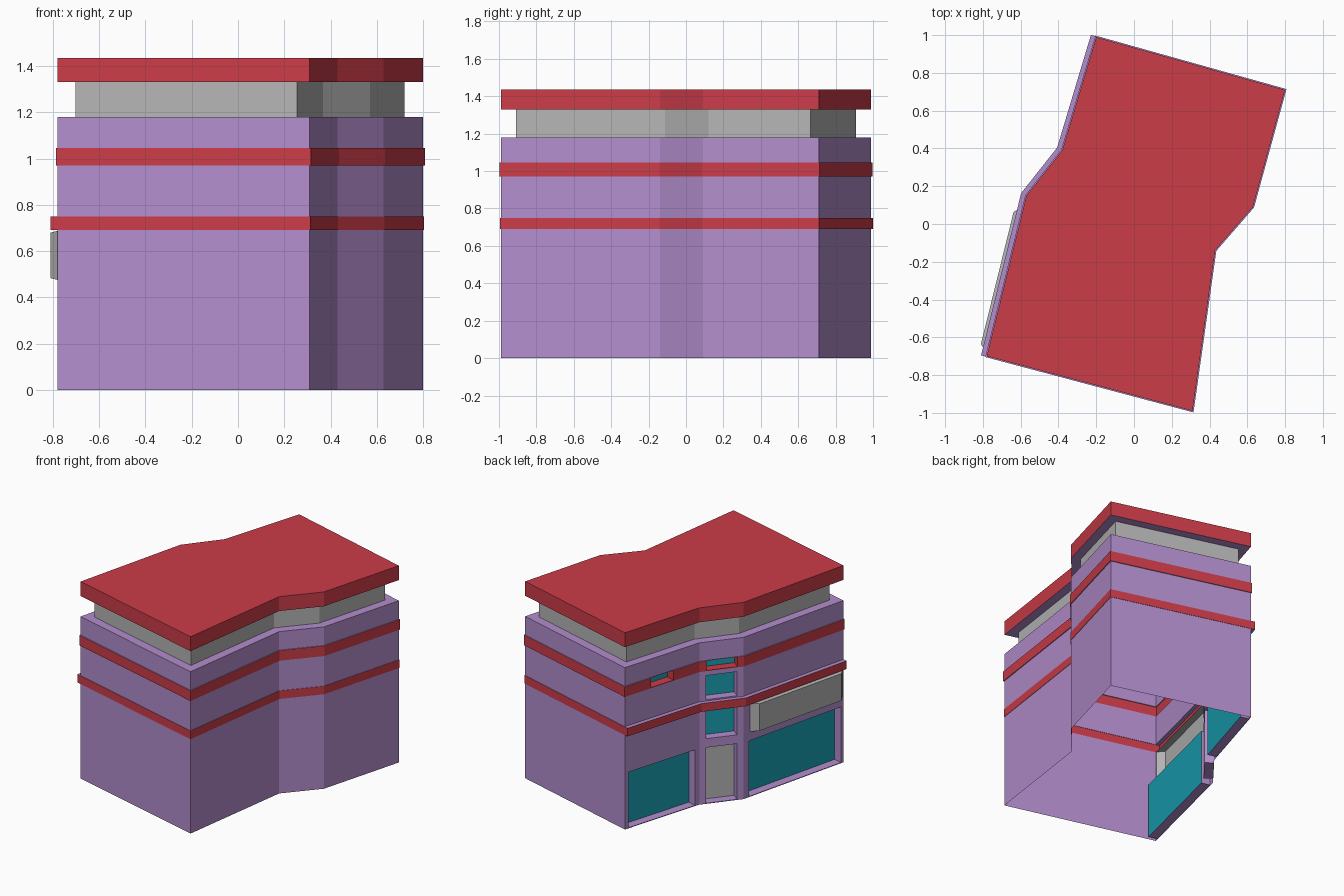
import bpy, bmesh
from mathutils import Vector

if "Cube" in bpy.data.objects:
    bpy.data.objects.remove(bpy.data.objects["Cube"])

# Footprint, counter-clockwise; edges 5, 6 and 7 are the street facade
PLAN = [Vector(p) for p in [(-.78, -.70), (.31, -.99), (.43, -.14), (.63, .09),
                            (.80, .71), (-.20, .99), (-.38, .39), (-.57, .15)]]
N = len(PLAN)
parts = {}


def offset(amounts):
    """Move every footprint edge outward by its own amount."""
    lines = []
    for i in range(N):
        u = (PLAN[(i + 1) % N] - PLAN[i]).normalized()
        lines.append((PLAN[i] + Vector((u.y, -u.x)) * amounts[i], u))
    out = []
    for i in range(N):
        (p, u), (q, v) = lines[i - 1], lines[i]
        d = q - p
        out.append(p + u * (d.cross(v) / u.cross(v)))
    return out


def quad(part, *pts):
    parts.setdefault(part, []).append([tuple(p) for p in pts])


def ring(part, a, za, b, zb):
    """Strip of quads between two outlines."""
    for i in range(N):
        j = (i + 1) % N
        quad(part, (*a[i], za), (*a[j], za), (*b[j], zb), (*b[i], zb))


def wall(part, a, b, z0, z1, openings=()):
    """Flat wall with openings (s0, s1, za, zb, depth, taper_s, taper_z, reveal, pane)."""
    u = (b - a).normalized()
    n = Vector((u.y, -u.x))

    def P(s, z, d=0):
        return (*(a + u * s - n * d), z)

    ss = sorted({0, (b - a).length, *[v for o in openings for v in o[:2]]})
    zs = sorted({z0, z1, *[v for o in openings for v in o[2:4]]})
    for s, t in zip(ss, ss[1:]):
        for y, z in zip(zs, zs[1:]):
            if not any(o[0] < (s + t) / 2 < o[1] and o[2] < (y + z) / 2 < o[3]
                       for o in openings):
                quad(part, P(s, y), P(t, y), P(t, z), P(s, z))
    for s0, s1, za, zb, d, ts, tz, reveal, pane in openings:
        o = [P(s0, za), P(s1, za), P(s1, zb), P(s0, zb)]
        i = [P(s0 + ts, za + tz, d), P(s1 - ts, za + tz, d),
             P(s1 - ts, zb - tz, d), P(s0 + ts, zb - tz, d)]
        for k in range(4):
            m = (k + 1) % 4
            quad(reveal, o[k], o[m], i[m], i[k])
        quad(pane, *i)


def storey(part, outline, z0, z1, openings={}):
    for k in range(N):
        wall(part, outline[k], outline[(k + 1) % N], z0, z1, openings.get(k, ()))


def window(s0, s1, za, zb, reveal="walls", pane="window_glass"):
    return (s0, s1, za, zb, .065, 0, 0, reveal, pane)


# Ground floor: shop windows, door, stair window and projecting sign box
storey("walls", PLAN, 0, .69, {
    5: [window(.03, .59, .005, .41)],
    6: [window(.047, .26, .005, .41, pane="door"), window(.047, .26, .475, .675)],
    7: [window(.045, .855, .005, .41),
        (.055, .865, .475, .688, -.045, .045, .008, "sign_box", "sign_box")]})

# Lower band, deeper along the street facade
low = offset([.003] * 5 + [.03] * 3)
ring("band_ledges", PLAN, .69, low, .69)
ring("lower_band", low, .69, low, .75)
ring("band_ledges", low, .75, PLAN, .75)

# Upper floor
storey("walls", PLAN, .75, .97, {6: [window(.047, .26, .76, .935)]})

# Upper band with two windows set into it
up = offset([.006] * N)
ring("band_ledges", PLAN, .97, up, .97)
storey("upper_band", up, .97, 1.045, {
    5: [window(.22, .41, .975, 1.045, "upper_band")],
    6: [window(.047, .26, .975, 1.045, "upper_band")]})
ring("band_ledges", up, 1.045, PLAN, 1.045)

# Parapet, set-back attic and roof slab
inset = offset([-.065] * N)
storey("walls", PLAN, 1.045, 1.18)
ring("band_ledges", PLAN, 1.18, inset, 1.18)
ring("attic_wall", inset, 1.18, inset, 1.33)
ring("band_ledges", inset, 1.33, PLAN, 1.33)
ring("roof_slab", PLAN, 1.33, PLAN, 1.435)
quad("roof_slab", *[(*p, 1.435) for p in PLAN])


# Materials and objects
def material(name, rgb):
    m = bpy.data.materials.new(name)
    m.diffuse_color = (*rgb, 1)
    m.use_nodes = True
    m.node_tree.nodes["Principled BSDF"].inputs["Base Color"].default_value = m.diffuse_color
    return m


lilac = material("lilac", (.45, .27, .61))
red = material("red", (.60, .045, .065))
teal = material("teal", (.01, .36, .46))
grey = material("grey", (.46, .46, .46))
colours = {"walls": lilac, "band_ledges": lilac, "lower_band": red, "upper_band": red,
           "roof_slab": red, "window_glass": teal}

for name, faces in parts.items():
    bm = bmesh.new()
    for f in faces:
        bm.faces.new([bm.verts.new(p) for p in f])
    bmesh.ops.remove_doubles(bm, verts=bm.verts, dist=1e-5)
    me = bpy.data.meshes.new(name)
    bm.to_mesh(me)
    bm.free()
    me.materials.append(colours.get(name, grey))
    bpy.context.collection.objects.link(bpy.data.objects.new(name, me))
